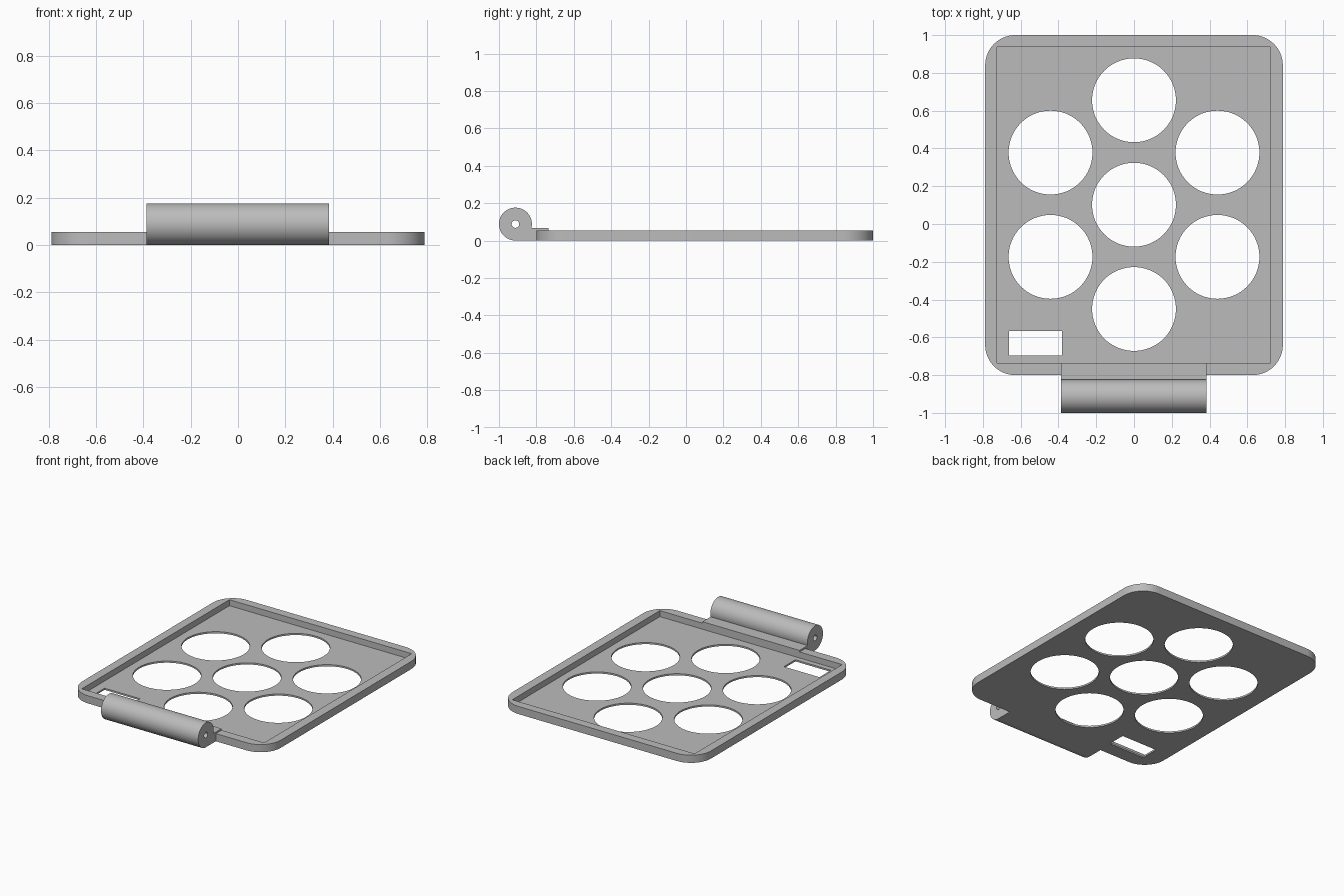
import bpy, bmesh, math
from mathutils import Vector

if "Cube" in bpy.data.objects:
    bpy.data.objects.remove(bpy.data.objects["Cube"])

grey = bpy.data.materials.new("plain_grey")
grey.use_nodes = True
COLOUR = (0.5, 0.5, 0.5, 1)
grey.diffuse_color = COLOUR
grey.node_tree.nodes["Principled BSDF"].inputs["Base Color"].default_value = COLOUR


def arc(cx, cy, r, start, end, n):
    """Points on an arc, angles in degrees."""
    angles = [math.radians(start + (end - start) * i / n) for i in range(n + 1)]
    return [(cx + r * math.cos(a), cy + r * math.sin(a)) for a in angles]


def circle(cx, cy, r, n=64):
    return arc(cx, cy, r, 0, 360, n)[:-1]


def rectangle(x0, x1, y0, y1):
    return [(x0, y0), (x1, y0), (x1, y1), (x0, y1)]


def prisms(name, outlines, low, high, along_x=False):
    """Extrude closed outlines along z, or (y, z) outlines along x."""
    bm = bmesh.new()
    for outline in outlines:
        points = [(low, a, b) if along_x else (a, b, low) for a, b in outline]
        face = bm.faces.new([bm.verts.new(p) for p in points])
        top = bmesh.ops.extrude_face_region(bm, geom=[face])["geom"]
        shift = Vector((high - low, 0, 0) if along_x else (0, 0, high - low))
        bmesh.ops.translate(bm, vec=shift,
                            verts=[v for v in top if isinstance(v, bmesh.types.BMVert)])
    bmesh.ops.recalc_face_normals(bm, faces=bm.faces)
    mesh = bpy.data.meshes.new(name)
    bm.to_mesh(mesh)
    bm.free()
    mesh.materials.append(grey)
    obj = bpy.data.objects.new(name, mesh)
    bpy.context.collection.objects.link(obj)
    return obj


def select(obj):
    bpy.ops.object.select_all(action='DESELECT')
    obj.select_set(True)
    bpy.context.view_layer.objects.active = obj


def cut(obj, cutter):
    """Subtract the cutter and discard it."""
    cutter.hide_render = True
    mod = obj.modifiers.new("cut", 'BOOLEAN')
    mod.operation, mod.solver, mod.object = 'DIFFERENCE', 'EXACT', cutter
    select(obj)
    bpy.ops.object.modifier_apply(modifier=mod.name)
    bpy.data.objects.remove(cutter)


# Tray with rounded corners
HALF_W, FRONT, BACK, RIM, R = 0.788, -0.8, 1.0, 0.055, 0.16
corners = [(HALF_W - R, BACK - R, 0), (R - HALF_W, BACK - R, 90),
           (R - HALF_W, FRONT + R, 180), (HALF_W - R, FRONT + R, 270)]
outline = [p for x, y, a in corners for p in arc(x, y, R, a, a + 90, 16)]
tray = prisms("tray", [outline], 0, RIM)

# Square-cornered recess, leaving a thin floor
cut(tray, prisms("recess_cutter", [rectangle(-0.725, 0.722, -0.735, 0.938)], 0.012, 0.2))

# Seven round holes in a honeycomb, and a slot at the front
centres = [(0, 0.655), (0, 0.102), (0, -0.45)]
centres += [(side * 0.442, y) for side in (-1, 1) for y in (0.378, -0.174)]
holes = [circle(x, y, 0.222) for x, y in centres]
holes.append(rectangle(-0.662, -0.38, -0.697, -0.567))
cut(tray, prisms("hole_cutter", holes, -0.1, 0.1))

# Hinge barrel with its web and the tab lying on the rim
BY, BR, TAB = -0.912, 0.088, 0.066
join = math.degrees(math.asin((TAB - BR) / BR))
profile = arc(BY, BR, BR, join, 270, 56)
profile += [(FRONT, 0), (FRONT, RIM), (-0.735, RIM), (-0.735, TAB)]
hinge = prisms("hinge_barrel", [profile], -0.387, 0.384, along_x=True)
cut(hinge, prisms("bore_cutter", [circle(BY, BR, 0.02, 32)], -1, 1, along_x=True))

for part in (tray, hinge):
    select(part)
    bpy.ops.object.shade_smooth_by_angle(angle=math.radians(30))
